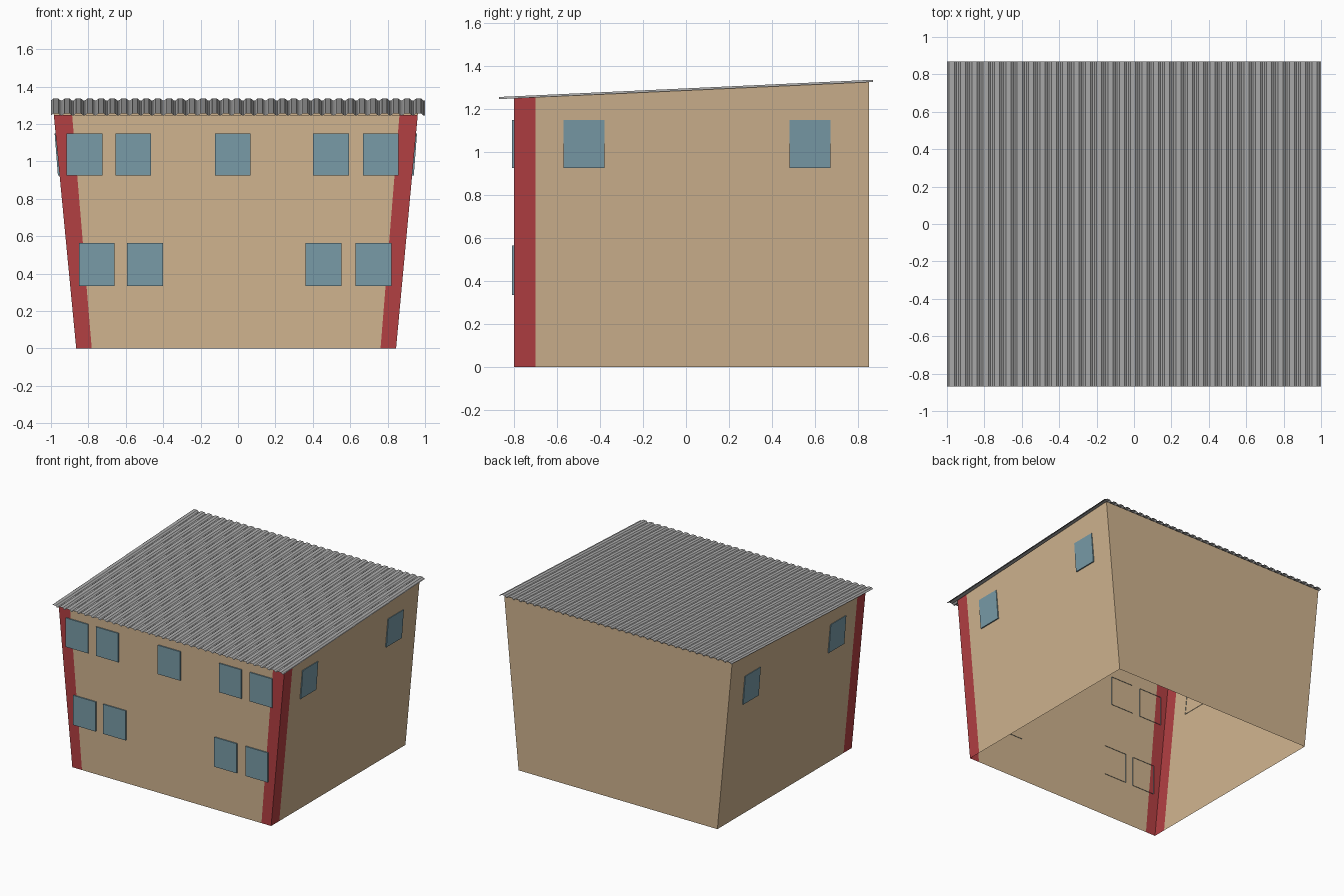
import bpy

if "Cube" in bpy.data.objects:
    bpy.data.objects.remove(bpy.data.objects["Cube"])


def material(name, rgb):
    m = bpy.data.materials.new(name)
    m.diffuse_color = (*rgb, 1)
    m.use_nodes = True
    m.node_tree.nodes["Principled BSDF"].inputs["Base Color"].default_value = m.diffuse_color
    return m


TAN = material("tan wall", (0.63, 0.455, 0.275))
RED = material("red corner", (0.45, 0.05, 0.055))
GLASS = material("blue grey glass", (0.19, 0.33, 0.39))
GREY = material("grey roof", (0.41, 0.41, 0.41))


def make(name, verts, faces, mats):
    me = bpy.data.meshes.new(name)
    me.from_pydata(verts, [], faces)
    for m in mats:
        me.materials.append(m)
    ob = bpy.data.objects.new(name, me)
    bpy.context.collection.objects.link(ob)
    return ob


SLOPE = 0.046
FRONT, BACK = -0.80, 0.85


def roof_z(y):
    return 1.286 + SLOPE * y


def side_x(side, z):
    # leaning side walls
    return 0.845 + 0.093 * z if side > 0 else -0.865 - 0.096 * z


# Walls: one open shell, counterclockwise outline of (side, inset share, y)
outline = [(-1, 0, FRONT), (-1, 1, FRONT), (1, 1, FRONT), (1, 0, FRONT),
           (1, 0, FRONT + 0.10), (1, 0, BACK), (-1, 0, BACK), (-1, 0, FRONT + 0.10)]
verts = []
for side, inset, y in outline:
    for z in (0, roof_z(y)):
        verts.append((side_x(side, z) - side * inset * (0.083 + 0.012 * z), y, z))
n = len(outline)
faces = [(2 * i, 2 * ((i + 1) % n), 2 * ((i + 1) % n) + 1, 2 * i + 1) for i in range(n)]
walls = make("walls", verts, faces, [TAN, RED])
for i in (0, 2, 3, 7):  # strips next to the front corners
    walls.data.polygons[i].material_index = 1

# Corrugated roof sheet
RIBS, H = 33, 0.010
pitch = 2 / RIBS
profile = []
for i in range(RIBS):
    x = -1 + i * pitch
    profile += [(x, 0), (x + 0.2 * pitch, H), (x + 0.65 * pitch, H), (x + 0.85 * pitch, 0)]
profile.append((1, 0))
verts = [(x, y, roof_z(y) + dz) for y in (-0.87, 0.87) for x, dz in profile]
m = len(profile)
make("roof", verts, [(i, i + 1, m + i + 1, m + i) for i in range(m - 1)], [GREY])


def window(name, inner, outer):
    # thin plate, open towards the wall; corners run anticlockwise from outside
    f = [(4, 5, 6, 7)] + [(i, (i + 1) % 4, 4 + (i + 1) % 4, 4 + i) for i in range(4)]
    make(name, inner + outer, f, [GLASS])


# Front windows in two rows
UP, LOW = (0.925, 1.15), (0.335, 0.565)
rows = [(UP, (-0.82, -0.56, -0.028, 0.498, 0.763)), (LOW, (-0.755, -0.497, 0.458, 0.725))]
for (z0, z1), centres in rows:
    for c in centres:
        rect = [(c - 0.096, z0), (c + 0.096, z0), (c + 0.096, z1), (c - 0.096, z1)]
        window("front_window", [(x, FRONT + 0.004, z) for x, z in rect],
               [(x, FRONT - 0.009, z) for x, z in rect])

# Side windows, following the leaning walls
for side in (1, -1):
    for c in (-0.475, 0.576):
        h = 0.095 * side
        rect = [(c - h, UP[0]), (c + h, UP[0]), (c + h, UP[1]), (c - h, UP[1])]
        window("side_window", [(side_x(side, z) - side * 0.003, y, z) for y, z in rect],
               [(side_x(side, z) + side * (0.009 if z < 1 else 0.005), y, z) for y, z in rect])
